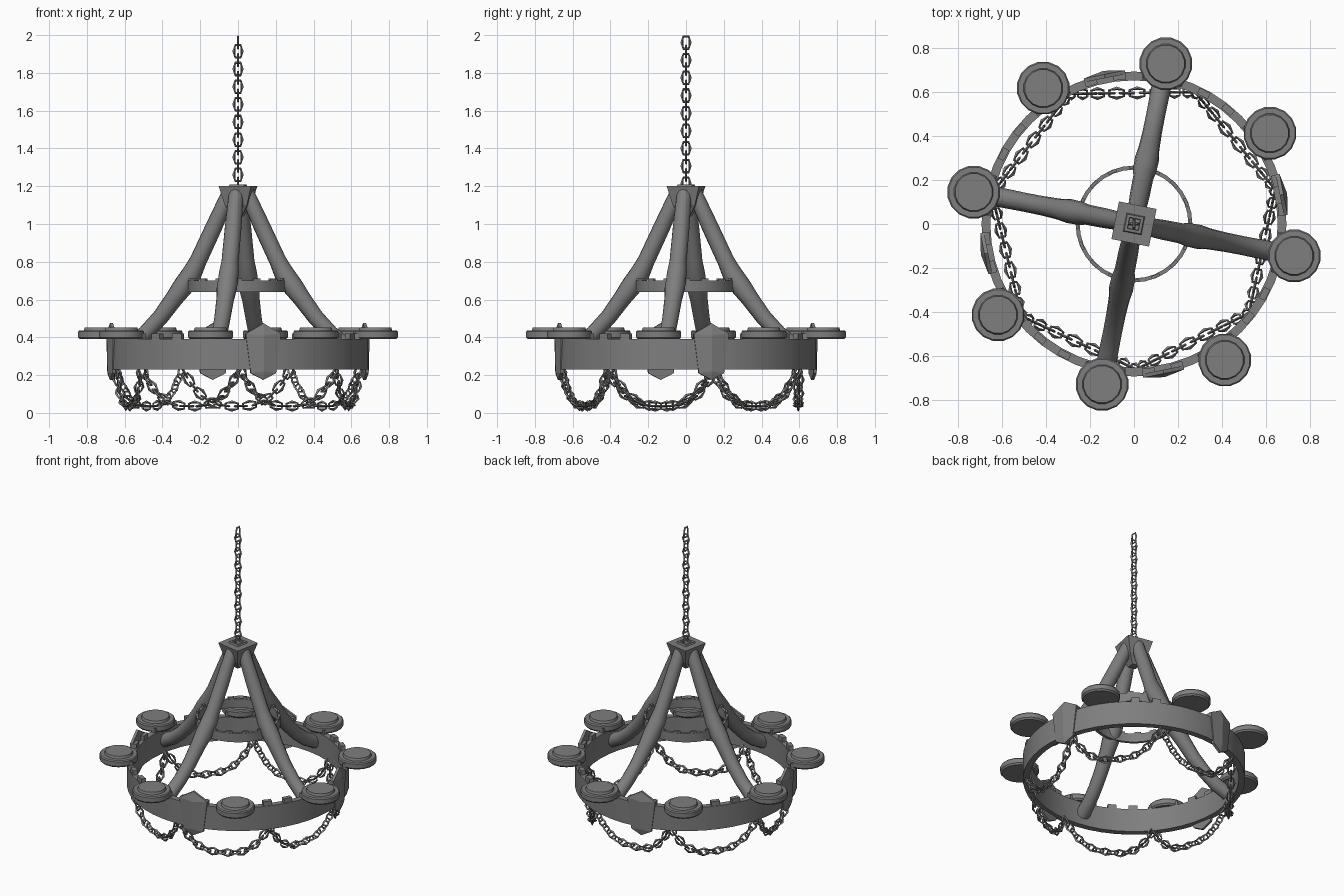
import bpy, bmesh, math
from mathutils import Vector, Matrix

if "Cube" in bpy.data.objects:
    bpy.data.objects.remove(bpy.data.objects["Cube"])

ROT = math.radians(-11.25)
IRON = bpy.data.materials.new("dark_iron")
IRON.diffuse_color = (0.21, 0.21, 0.21, 1)
IRON.use_nodes = True
IRON.node_tree.nodes["Principled BSDF"].inputs["Base Color"].default_value = IRON.diffuse_color


def finish(bm, name, smooth=True):
    bmesh.ops.recalc_face_normals(bm, faces=bm.faces[:])
    me = bpy.data.meshes.new(name)
    bm.to_mesh(me)
    bm.free()
    me.materials.append(IRON)
    ob = bpy.data.objects.new(name, me)
    bpy.context.collection.objects.link(ob)
    if smooth:
        bpy.ops.object.select_all(action='DESELECT')
        ob.select_set(True)
        bpy.context.view_layer.objects.active = ob
        bpy.ops.object.shade_smooth_by_angle(angle=math.radians(35))
    return ob


def bridge(bm, a, b):
    n = len(a)
    for i in range(n):
        bm.faces.new((a[i], a[(i + 1) % n], b[(i + 1) % n], b[i]))


def lathe(bm, profile, n, centre=(0, 0), start=0.0, closed=False):
    """Revolve (radius, z) points; caps both ends unless closed."""
    loops = []
    for r, z in profile:
        loops.append([bm.verts.new((centre[0] + r * math.cos(start + 2 * math.pi * i / n),
                                    centre[1] + r * math.sin(start + 2 * math.pi * i / n), z))
                      for i in range(n)])
    for a, b in zip(loops, loops[1:]):
        bridge(bm, a, b)
    if closed:
        bridge(bm, loops[-1], loops[0])
    else:
        bm.faces.new(loops[0])
        bm.faces.new(loops[-1])


def block(bm, ang, r, z, size):
    m = Matrix.Rotation(ang, 4, 'Z') @ Matrix.Translation((r, 0, z)) @ Matrix.Diagonal((*size, 1))
    bmesh.ops.create_cube(bm, size=1, matrix=m)


def band(name, r_out, r_in, z0, z1, n, teeth, tooth_w, tooth_h):
    """Hoop with a row of teeth along its upper edge."""
    bm = bmesh.new()
    lathe(bm, [(r_out, z0), (r_out, z1), (r_in, z1), (r_in, z0)], n, closed=True)
    for i in range(teeth):
        block(bm, ROT + 2 * math.pi * (i + 0.5) / teeth, (r_out + r_in) / 2, z1 + tooth_h / 2 - 0.005,
              ((r_out - r_in) * 0.75, tooth_w, tooth_h + 0.01))
    return finish(bm, name)


def link(bm, pos, tangent, side):
    """One six-sided chain link with a square section and pointed flanks."""
    t = tangent.normalized()
    s = (side - t * side.dot(t)).normalized()
    w = t.cross(s)
    loops = []
    for u, v in [(.020, 0), (.014, .033), (-.014, .033), (-.020, 0), (-.014, -.033), (.014, -.033)]:
        c = pos + s * u + t * v
        out = (s * u + t * v).normalized()
        tip = .010 if v == 0 else .006
        loops.append([bm.verts.new(c + out * a + w * b)
                      for a, b in ((tip, 0), (0, .006), (-.006, 0), (0, -.006))])
    for i in range(6):
        bridge(bm, loops[i], loops[(i + 1) % 6])


def chain(name, pts, side, pitch=0.0475):
    """Links laid along a polyline, every second one turned by 90 degrees."""
    bm = bmesh.new()
    total = sum((b - a).length for a, b in zip(pts, pts[1:]))
    count = round(total / pitch)
    step, target, done, k = total / count, total / count / 2, 0.0, 0
    for a, b in zip(pts, pts[1:]):
        d = b - a
        while k < count and done + d.length >= target - 1e-6:
            s = side if k % 2 else d.cross(side)
            link(bm, a + d * ((target - done) / d.length), d, s)
            k += 1
            target += step
        done += d.length
    return finish(bm, name, smooth=False)


# Large and small hoops
band("main_ring", 0.692, 0.652, 0.23, 0.39, 48, 32, 0.055, 0.03)
band("upper_ring", 0.265, 0.247, 0.64, 0.70, 32, 16, 0.04, 0.012)

# Square tapered hub with a small square boss in the top
bm = bmesh.new()
q = math.sqrt(2)
lathe(bm, [(.025 * q, 1.04), (.06 * q, 1.10), (.087 * q, 1.20), (.042 * q, 1.20), (.038 * q, 1.21),
           (.026 * q, 1.21), (.024 * q, 1.20)], 4, start=ROT + math.pi / 4)
finish(bm, "hub", smooth=False)

# Candle plates
for i in range(8):
    a = ROT + i * math.pi / 4
    bm = bmesh.new()
    lathe(bm, [(.112, .39), (.121, .40), (.121, .43), (.115, .437), (.09, .437), (.085, .453)],
          16, (0.742 * math.cos(a), 0.742 * math.sin(a)), a)
    finish(bm, f"candle_plate_{i + 1}")

# Curved arms with a thicker knot: (radius from axis, z, thickness)
path = [(.045, 1.17, .040), (.13, .985, .045), (.215, .805, .046), (.245, .745, .053), (.30, .665, .055),
        (.345, .605, .048), (.42, .505, .044), (.50, .42, .043), (.58, .355, .044), (.665, .31, .045)]
for i in range(4):
    a = ROT + i * math.pi / 2
    d, side = Vector((math.cos(a), math.sin(a), 0)), Vector((-math.sin(a), math.cos(a), 0))
    c = [d * r + Vector((0, 0, z)) for r, z, _ in path]
    bm = bmesh.new()
    loops = []
    for j, p in enumerate(c):
        t = (c[min(j + 1, len(c) - 1)] - c[max(j - 1, 0)]).normalized()
        n = t.cross(side)
        loops.append([bm.verts.new(p + (side * math.cos(k * math.pi / 6)
                                        + n * math.sin(k * math.pi / 6)) * path[j][2])
                      for k in range(12)])
    for l0, l1 in zip(loops, loops[1:]):
        bridge(bm, l0, l1)
    bm.faces.new(loops[0])
    bm.faces.new(loops[-1])
    finish(bm, f"arm_{i + 1}")

# Ridged shields on the main ring
half = [(0.0, .475), (.05, .445), (.095, .42), (.068, .21), (0.0, .175)]
outline = half + [(-u, z) for u, z in reversed(half[1:-1])]
for i in range(4):
    rot = Matrix.Rotation(-ROT + i * math.pi / 2, 4, 'Z')
    bm = bmesh.new()
    front = [bm.verts.new(rot @ Vector((.692, u, z))) for u, z in outline]
    back = [bm.verts.new(rot @ Vector((.675, u, z))) for u, z in outline]
    hi = bm.verts.new(rot @ Vector((.709, 0, .41)))
    lo = bm.verts.new(rot @ Vector((.705, 0, .22)))
    bridge(bm, front, back)
    bm.faces.new(back)
    f = front
    for face in [(f[0], f[1], hi), (f[1], f[2], hi), (f[2], f[3], lo, hi), (f[3], f[4], lo),
                 (f[4], f[5], lo), (f[5], f[6], hi, lo), (f[6], f[7], hi), (f[7], f[0], hi)]:
        bm.faces.new(face)
    finish(bm, f"shield_{i + 1}", smooth=False)

# Hanging chain
chain("hanging_chain", [Vector((0, 0, 1.19)), Vector((0, 0, 1.984))], Vector((1, 0, 0)))

# Seven chain swags under the main ring
for i in range(7):
    a0 = math.radians(168) + i * 2 * math.pi / 7
    a1 = a0 + 2 * math.pi / 7
    p0 = Vector((math.cos(a0), math.sin(a0), 0)) * 0.66
    p1 = Vector((math.cos(a1), math.sin(a1), 0)) * 0.66
    pts = []
    for k in range(41):
        u = k / 20 - 1
        p = p0.lerp(p1, k / 40)
        p.z = 0.036 + 0.20 * abs(u) ** 2.8
        pts.append(p)
    chain(f"chain_swag_{i + 1}", pts, (p0 + p1).normalized())
